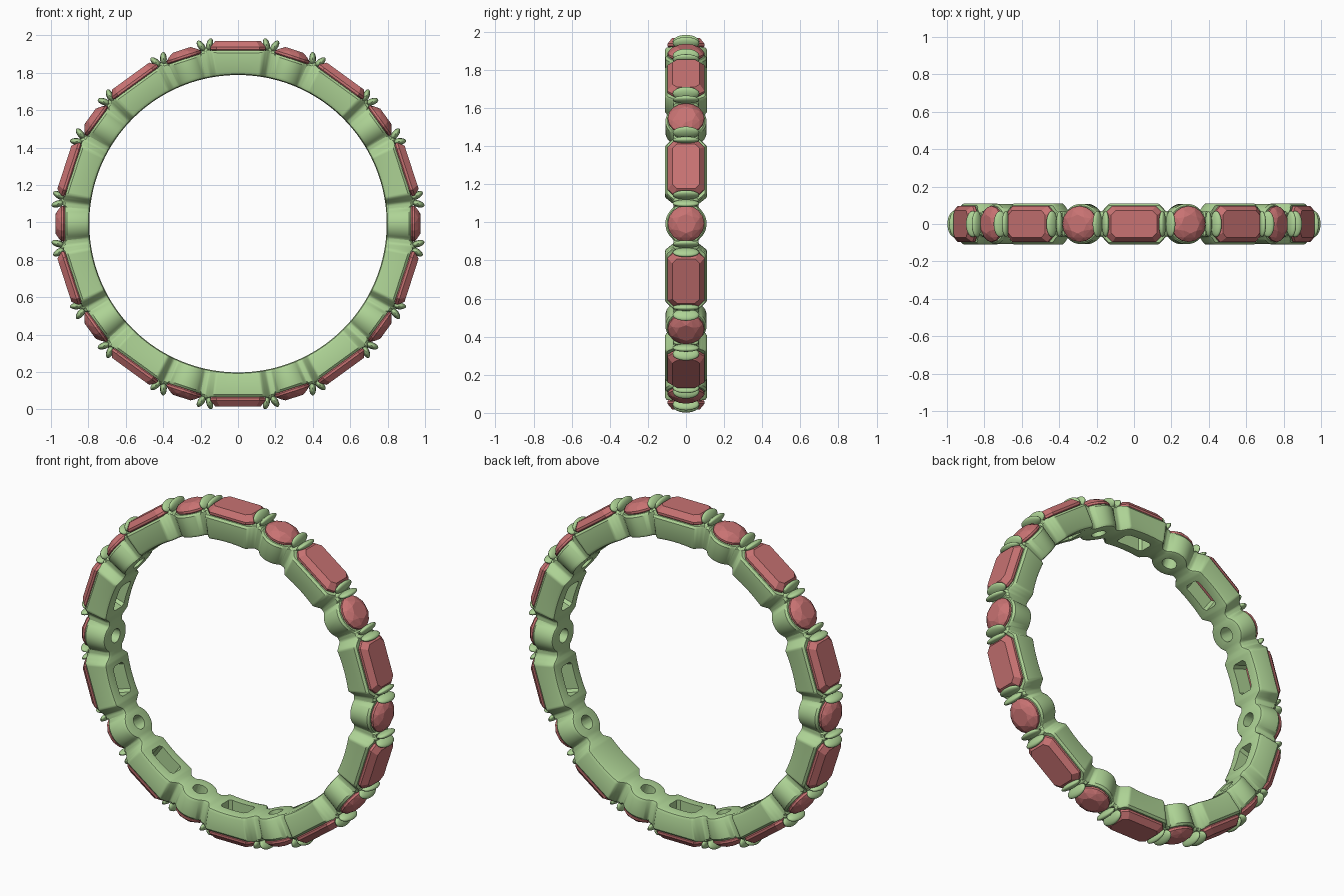
import bpy, bmesh
from math import sin, cos, pi, radians, sqrt
from mathutils import Matrix

if "Cube" in bpy.data.objects:
    bpy.data.objects.remove(bpy.data.objects["Cube"])

CZ = 0.993   # ring centre height
N = 10       # repeats of rectangular + round setting


def frame(deg):
    """Local x = tangent, y = across the band, z = radius."""
    return Matrix.Translation((0, 0, CZ)) @ Matrix.Rotation(radians(deg), 4, 'Y')


def material(name, col):
    m = bpy.data.materials.new(name)
    m.diffuse_color = (*col, 1)
    m.use_nodes = True
    m.node_tree.nodes["Principled BSDF"].inputs["Base Color"].default_value = m.diffuse_color
    return m


def finish(bm, name, mat=None, smooth=None):
    bmesh.ops.recalc_face_normals(bm, faces=bm.faces)
    me = bpy.data.meshes.new(name)
    bm.to_mesh(me)
    bm.free()
    ob = bpy.data.objects.new(name, me)
    bpy.context.collection.objects.link(ob)
    if mat:
        me.materials.append(mat)
    if smooth:
        shade(ob, smooth)
    return ob


def shade(ob, angle):
    bpy.ops.object.select_all(action='DESELECT')
    bpy.context.view_layer.objects.active = ob
    ob.select_set(True)
    bpy.ops.object.shade_smooth_by_angle(angle=radians(angle))


def loft(bm, rings, mat):
    """Capped skin through equal-length rings of local points."""
    vs = [[bm.verts.new(mat @ Matrix.Translation(p).translation) for p in r] for r in rings]
    n = len(vs[0])
    for a, b in zip(vs, vs[1:]):
        for i in range(n):
            bm.faces.new((a[i], a[(i + 1) % n], b[(i + 1) % n], b[i]))
    bm.faces.new(vs[0])
    bm.faces.new(vs[-1])


def octagon(hx, hy, c, z):
    q = [(hx, hy - c), (hx - c, hy)]
    h = q + [(-x, y) for x, y in reversed(q)]
    return [(x, y, z) for x, y in h] + [(-x, -y, z) for x, y in h]


def circle(r, z, n=16, turn=0):
    return [(r * cos(2 * pi * i / n + turn), r * sin(2 * pi * i / n + turn), z) for i in range(n)]


green = material("metal", (0.42, 0.65, 0.30))
red = material("gem", (0.58, 0.17, 0.17))


# Band: a closed sweep whose width follows the settings
def section(deg):
    d = (deg + 18) % 36 - 18          # from nearest rectangular setting
    e = 18 - abs(d)                   # from nearest round setting
    t, u = radians(abs(d)) * 0.935, radians(e) * 0.935
    w = 0.066
    if t < 0.175:
        w = max(w, min(0.11, 0.11 - (t - 0.135) * 1.1))
    if u < 0.108:
        w = max(w, sqrt(0.108 ** 2 - u * u))
    if abs(d) < 9.3:
        ro = 0.926 / cos(radians(d))
    elif e < 6:
        ro = 0.926 / cos(radians(e))
    else:
        ro = 0.942
    half = [(w - 0.024, 0.795), (w - 0.008, 0.800), (w, 0.814), (w, ro - 0.012), (w - 0.01, ro)]
    return half + [(-y, r) for y, r in reversed(half)]


bm = bmesh.new()
steps = 720
rows = []
for i in range(steps):
    m = frame(i * 360 / steps)
    rows.append([bm.verts.new(m @ Matrix.Translation((0, y, r)).translation)
                 for y, r in section(i * 360 / steps)])
for i in range(steps):
    a, b = rows[i], rows[(i + 1) % steps]
    for j in range(10):
        k = (j + 1) % 10
        bm.faces.new((a[j], a[k], b[k], b[j]))
band = finish(bm, "band", green)

# Openings behind the stones; one rectangular setting stays solid
bm = bmesh.new()
for k in range(N):
    if k != 4:
        loft(bm, [octagon(0.085, 0.048, 0.015, z) for z in (0.7, 1.0)], frame(36 * k))
    loft(bm, [circle(0.04, z, 24) for z in (0.7, 1.0)], frame(36 * k + 18))
cutter = finish(bm, "opening_cutter")
mod = band.modifiers.new("openings", 'BOOLEAN')
mod.operation = 'DIFFERENCE'
mod.solver = 'EXACT'
mod.object = cutter
bpy.context.view_layer.objects.active = band
bpy.ops.object.modifier_apply(modifier=mod.name)
bpy.data.objects.remove(cutter)
shade(band, 32)

# Rectangular step-cut stones
bm = bmesh.new()
for k in range(N):
    loft(bm, [octagon(0.09, 0.052, 0.015, 0.885), octagon(0.148, 0.097, 0.032, 0.932),
              octagon(0.148, 0.097, 0.032, 0.945), octagon(0.122, 0.072, 0.024, 0.976)],
         frame(36 * k))
finish(bm, "rectangular_stones", red)

# Round faceted stones
bm = bmesh.new()
for k in range(N):
    m = frame(36 * k + 18)
    loft(bm, [circle(0.045, 0.885), circle(0.096, 0.932), circle(0.096, 0.944)], m)
    # crown: eight-sided table joined to the girdle by a hull
    crown = [bm.verts.new(m @ Matrix.Translation(p).translation)
             for p in circle(0.096, 0.944) + circle(0.078, 0.963, 8, pi / 8) + circle(0.05, 0.977, 8)]
    bmesh.ops.convex_hull(bm, input=crown)
finish(bm, "round_stones", red)

# Split prongs: two rounded lobes leaning over the neighbouring stones
bm = bmesh.new()
for k in range(N):
    for side in (-1, 1):
        base = frame(36 * k + side * 10.35)
        for s in (-1, 1):
            m = (base @ Matrix.Translation((s * 0.022, 0, 0.967))
                 @ Matrix.Rotation(s * radians(24), 4, 'Y')
                 @ Matrix.Diagonal((0.018, 0.07, 0.037, 1)))
            bmesh.ops.create_uvsphere(bm, u_segments=20, v_segments=12, radius=1, matrix=m)
        m = base @ Matrix.Translation((0, 0, 0.935)) @ Matrix.Diagonal((0.024, 0.068, 0.022, 1))
        bmesh.ops.create_uvsphere(bm, u_segments=20, v_segments=10, radius=1, matrix=m)
finish(bm, "prongs", green, 60)
